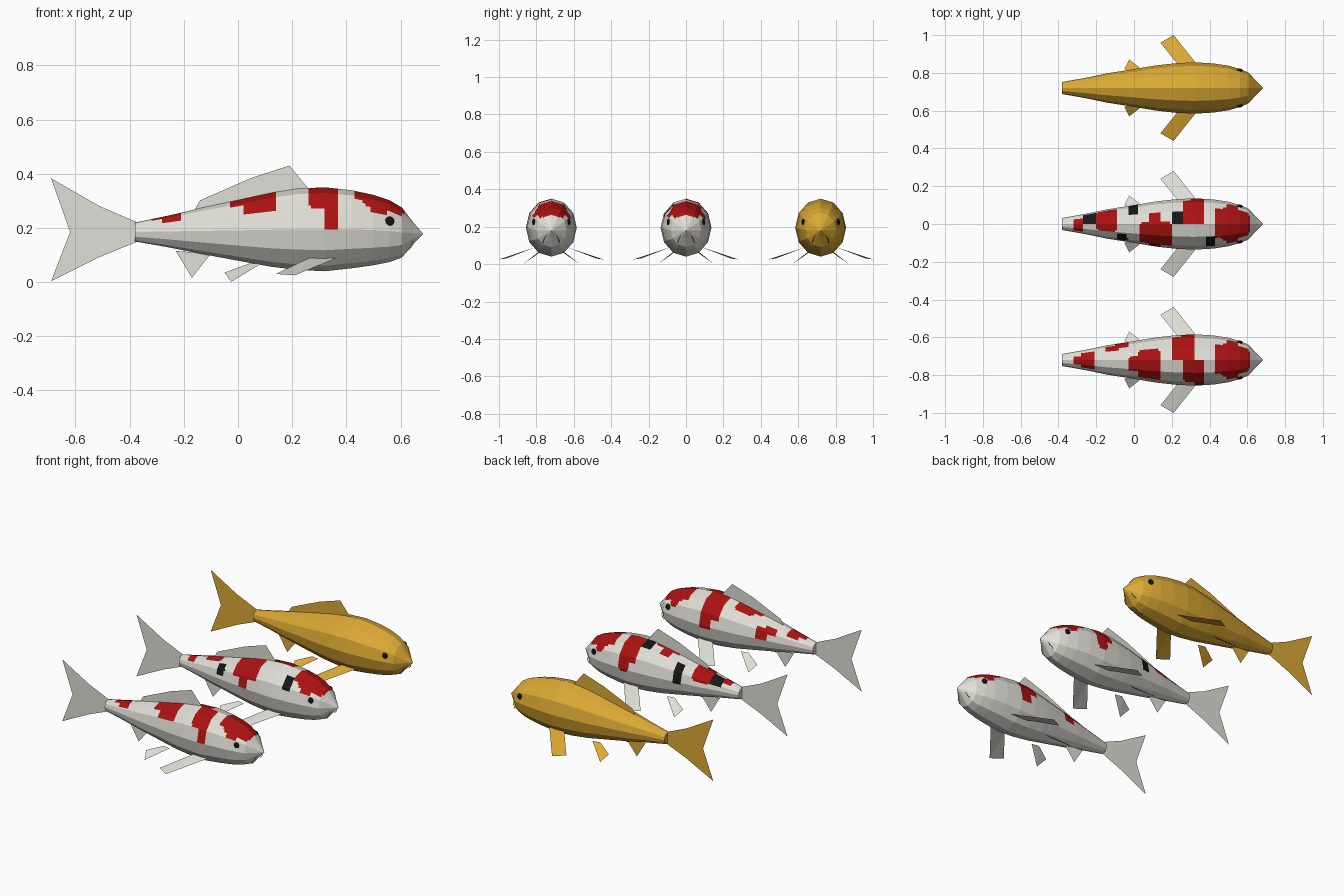
import bpy, bmesh, math
from mathutils import Vector

cube = bpy.data.objects.get("Cube")
if cube:
    bpy.data.objects.remove(cube, do_unlink=True)


def make_material(name, color):
    mat = bpy.data.materials.new(name)
    mat.use_nodes = True
    mat.diffuse_color = (*color, 1)
    mat.node_tree.nodes["Principled BSDF"].inputs["Base Color"].default_value = (*color, 1)
    return mat


WHITE = make_material("pearl white", (0.75, 0.74, 0.68))
RED = make_material("scarlet red", (0.42, 0.006, 0.006))
BLACK = make_material("ink black", (0.008, 0.008, 0.008))
GOLD = make_material("golden yellow", (0.72, 0.4, 0.035))

SIDES = 12

# Body rings: x, centre height, half height, half width
RINGS = [
    (-0.38, 0.185, 0.035, 0.032), (-0.25, 0.187, 0.06, 0.055),
    (-0.14, 0.189, 0.084, 0.078), (0, 0.191, 0.112, 0.1),
    (0.12, 0.193, 0.136, 0.12), (0.22, 0.195, 0.15, 0.131),
    (0.32, 0.195, 0.155, 0.136), (0.42, 0.195, 0.144, 0.13),
    (0.5, 0.192, 0.13, 0.118), (0.56, 0.188, 0.114, 0.101),
    (0.605, 0.183, 0.092, 0.082), (0.65, 0.18, 0.037, 0.034),
    (0.683, 0.178, 0.001, 0.001),
]

# Patches: x range, then angle range in degrees from the ridge (+ is the left side)
HEAD_RED = [(0.43, 0.5, -38, 42), (0.46, 0.61, -48, 48), (0.49, 0.55, -62, 64)]
FIRST_RED = HEAD_RED + [
    (-0.32, -0.26, -30, 25), (-0.28, -0.21, -55, 50),
    (-0.15, -0.08, 35, 65), (-0.1, -0.03, 45, 88),
    (-0.03, 0.05, -38, 10), (0.02, 0.14, -62, 30),
    (0.2, 0.32, 0, 72), (0.25, 0.32, 0, 98),
    (0.26, 0.36, -58, 0), (0.315, 0.375, -92, 0),
]
SECOND_RED = HEAD_RED + [
    (-0.32, -0.27, -55, 35), (-0.2, -0.09, -28, 70),
    (0.03, 0.2, -68, 5), (0.08, 0.14, -90, 30),
    (0.26, 0.37, 0, 72), (0.3, 0.37, 0, 95),
]
SECOND_BLACK = [
    (-0.27, -0.2, 0, 65), (-0.03, 0.025, 30, 95), (-0.09, -0.035, -80, -35),
    (0.2, 0.26, 0, 28), (0.375, 0.43, -68, -30),
]


def add_object(name, bm, mats, y):
    mesh = bpy.data.meshes.new(name)
    bm.to_mesh(mesh)
    bm.free()
    for mat in mats:
        mesh.materials.append(mat)
    obj = bpy.data.objects.new(name, mesh)
    obj.location.y = y
    bpy.context.collection.objects.link(obj)
    return obj


def inside(x, angle, patches):
    # Rounded rectangles on the unrolled skin
    for x0, x1, a0, a1 in patches:
        dx = (2 * x - x0 - x1) / (x1 - x0)
        da = (2 * angle - a0 - a1) / (a1 - a0)
        if dx ** 8 + da ** 8 < 1:
            return True
    return False


def build_body(name, y, base, red, black):
    # Painted fish get a finer grid inside the same flat facets
    split = 5 if red else 1
    stations = []
    for a, b in zip(RINGS, RINGS[1:]):
        steps = max(1, round((b[0] - a[0]) / 0.01)) if red else 1
        stations += [Vector(a).lerp(Vector(b), i / steps) for i in range(steps)]
    stations.append(Vector(RINGS[-1]))

    section, angles = [], []
    for i in range(SIDES):
        t0, t1 = (2 * math.pi * k / SIDES for k in (i, i + 1))
        p0, p1 = (Vector((math.sin(t), math.cos(t))) for t in (t0, t1))
        for k in range(split):
            section.append(p0.lerp(p1, k / split))
            mid = math.degrees(t0 + (t1 - t0) * (k + 0.5) / split)
            angles.append(mid if mid < 180 else mid - 360)

    bm = bmesh.new()
    rows = [[bm.verts.new((x, w * p.x, zc + h * p.y)) for p in section]
            for x, zc, h, w in stations]
    n = len(section)
    for r0, r1 in zip(rows, rows[1:]):
        x = (r0[0].co.x + r1[0].co.x) / 2
        for i in range(n):
            j = (i + 1) % n
            face = bm.faces.new((r0[i], r0[j], r1[j], r1[i]))
            if inside(x, angles[i], black):
                face.material_index = 2
            elif inside(x, angles[i], red):
                face.material_index = 1
    bm.faces.new(rows[0])
    bm.faces.new(rows[-1])
    bmesh.ops.recalc_face_normals(bm, faces=bm.faces)
    add_object(name, bm, [base, RED, BLACK] if red else [base], y)


def build_fin(name, points, mat, y):
    bm = bmesh.new()
    face = bm.faces.new([bm.verts.new(p) for p in points])
    face.normal_update()
    if face.normal.z < -0.01:
        face.normal_flip()
    bmesh.ops.triangulate(bm, faces=bm.faces)
    add_object(name, bm, [mat], y)


def build_eye(name, side, y):
    bm = bmesh.new()
    bmesh.ops.create_uvsphere(bm, u_segments=12, v_segments=8, radius=0.017)
    bmesh.ops.scale(bm, vec=(1, 0.5, 1), verts=bm.verts)
    bmesh.ops.translate(bm, vec=(0.56, side * 0.094, 0.225), verts=bm.verts)
    add_object(name, bm, [BLACK], y)


def build_barbel(name, side, mat, y):
    curve = bpy.data.curves.new(name, "CURVE")
    curve.dimensions = "3D"
    curve.bevel_depth = 0.002
    curve.bevel_resolution = 0
    path = [(0.645, 0.025, 0.155), (0.643, 0.038, 0.135), (0.625, 0.045, 0.115)]
    spline = curve.splines.new("POLY")
    spline.points.add(len(path) - 1)
    for point, (px, py, pz) in zip(spline.points, path):
        point.co = (px, side * py, pz, 1)
    curve.materials.append(mat)
    obj = bpy.data.objects.new(name, curve)
    obj.location.y = y
    bpy.context.collection.objects.link(obj)


# Upright fins as x, z outlines
UPRIGHT = {
    "tail_fin": [(-0.37, 0.22), (-0.51, 0.28), (-0.69, 0.383), (-0.62, 0.185),
                 (-0.69, 0.003), (-0.51, 0.093), (-0.37, 0.15)],
    "dorsal_fin": [(-0.17, 0.25), (-0.14, 0.302), (0.05, 0.385),
                   (0.19, 0.43), (0.26, 0.345), (0.2, 0.3)],
    "anal_fin": [(-0.23, 0.115), (-0.17, 0.016), (-0.1, 0.105)],
}
# Paired fins as x, y, z outlines of the left one
PAIRED = {
    "pectoral_fin": [(0.365, 0.085, 0.09), (0.21, 0.28, 0.025),
                     (0.14, 0.24, 0.03), (0.26, 0.09, 0.088)],
    "pelvic_fin": [(0.085, 0.065, 0.068), (-0.025, 0.15, 0.001),
                   (-0.05, 0.1, 0.035), (0.04, 0.055, 0.068)],
}


def build_fish(label, y, base, red=(), black=()):
    build_body(label + "_body", y, base, red, black)
    for part, outline in UPRIGHT.items():
        build_fin(f"{label}_{part}", [(x, 0, z) for x, z in outline], base, y)
    for side, word in ((1, "left"), (-1, "right")):
        for part, outline in PAIRED.items():
            build_fin(f"{label}_{word}_{part}",
                      [(px, side * py, pz) for px, py, pz in outline], base, y)
        build_eye(f"{label}_{word}_eye", side, y)
        build_barbel(f"{label}_{word}_barbel", side, base, y)


build_fish("red_white_fish", -0.72, WHITE, FIRST_RED)
build_fish("tricolour_fish", 0, WHITE, SECOND_RED, SECOND_BLACK)
build_fish("golden_fish", 0.72, GOLD)
